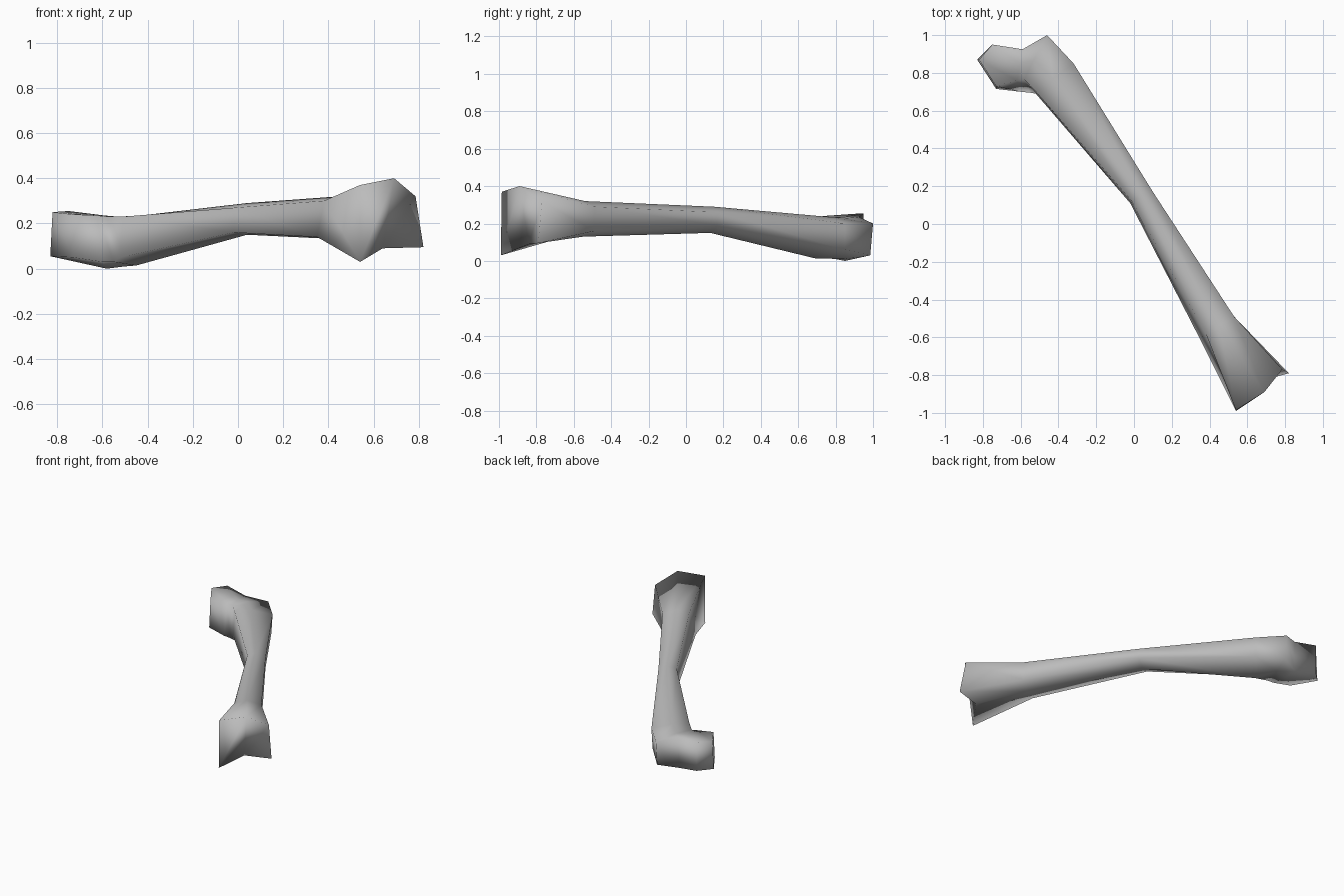
import bpy
import bmesh

cube = bpy.data.objects.get("Cube")
if cube:
    bpy.data.objects.remove(cube, do_unlink=True)

# Single bone colour
grey = bpy.data.materials.new("bone_grey")
grey.use_nodes = True
grey.diffuse_color = (0.5, 0.5, 0.5, 1)
grey.node_tree.nodes["Principled BSDF"].inputs["Base Color"].default_value = grey.diffuse_color

# Cross-sections: inner top, crest, outer top, outer base, keel, inner base
knee = [(.54, -.985, .37), (.69, -.89, .4), (.785, -.77, .32),
        (.82, -.79, .095), (.64, -.84, .09), (.54, -.99, .03)]
lower_shaft = [(.38, -.58, .3), (.45, -.54, .32), (.53, -.49, .29),
               (.53, -.49, .16), (.45, -.55, .13), (.35, -.61, .14)]
mid_shaft = [(-.01, .12, .27), (.04, .15, .29), (.1, .17, .26),
             (.1, .17, .19), (.04, .13, .15), (-.02, .11, .16)]
upper_shaft = [(-.51, .69, .23), (-.43, .77, .235), (-.32, .85, .2),
               (-.33, .85, .06), (-.45, .69, .014), (-.52, .69, .05)]
bend = [(-.58, .765, .23), (-.53, .87, .23), (-.46, 1, .2),
        (-.46, .985, .03), (-.5, .85, .01), (-.55, .695, .03)]
neck = [(-.62, .76, .235), (-.6, .85, .235), (-.59, .925, .235),
        (-.59, .925, .02), (-.58, .85, 0), (-.6, .7, .03)]
head = [(-.73, .73, .24), (-.82, .87, .25), (-.75, .95, .255),
        (-.75, .95, .05), (-.83, .87, .055), (-.73, .715, .05)]


def loft(name, sections, material):
    """Skin the sections in order and close both ends."""
    bm = bmesh.new()
    rings = [[bm.verts.new(p) for p in s] for s in sections]
    for a, b in zip(rings, rings[1:]):
        for i in range(len(a)):
            j = (i + 1) % len(a)
            bm.faces.new((a[i], a[j], b[j], b[i]))
    bm.faces.new(rings[0])
    bm.faces.new(rings[-1])
    bmesh.ops.recalc_face_normals(bm, faces=bm.faces)
    for f in bm.faces:
        f.smooth = True
    mesh = bpy.data.meshes.new(name)
    bm.to_mesh(mesh)
    bm.free()
    mesh.materials.append(material)
    obj = bpy.data.objects.new(name, mesh)
    bpy.context.collection.objects.link(obj)
    return obj


# Thigh bone, from the flared knee end up to the head
loft("thigh_bone", [knee, lower_shaft, mid_shaft, upper_shaft, bend, neck, head], grey)
